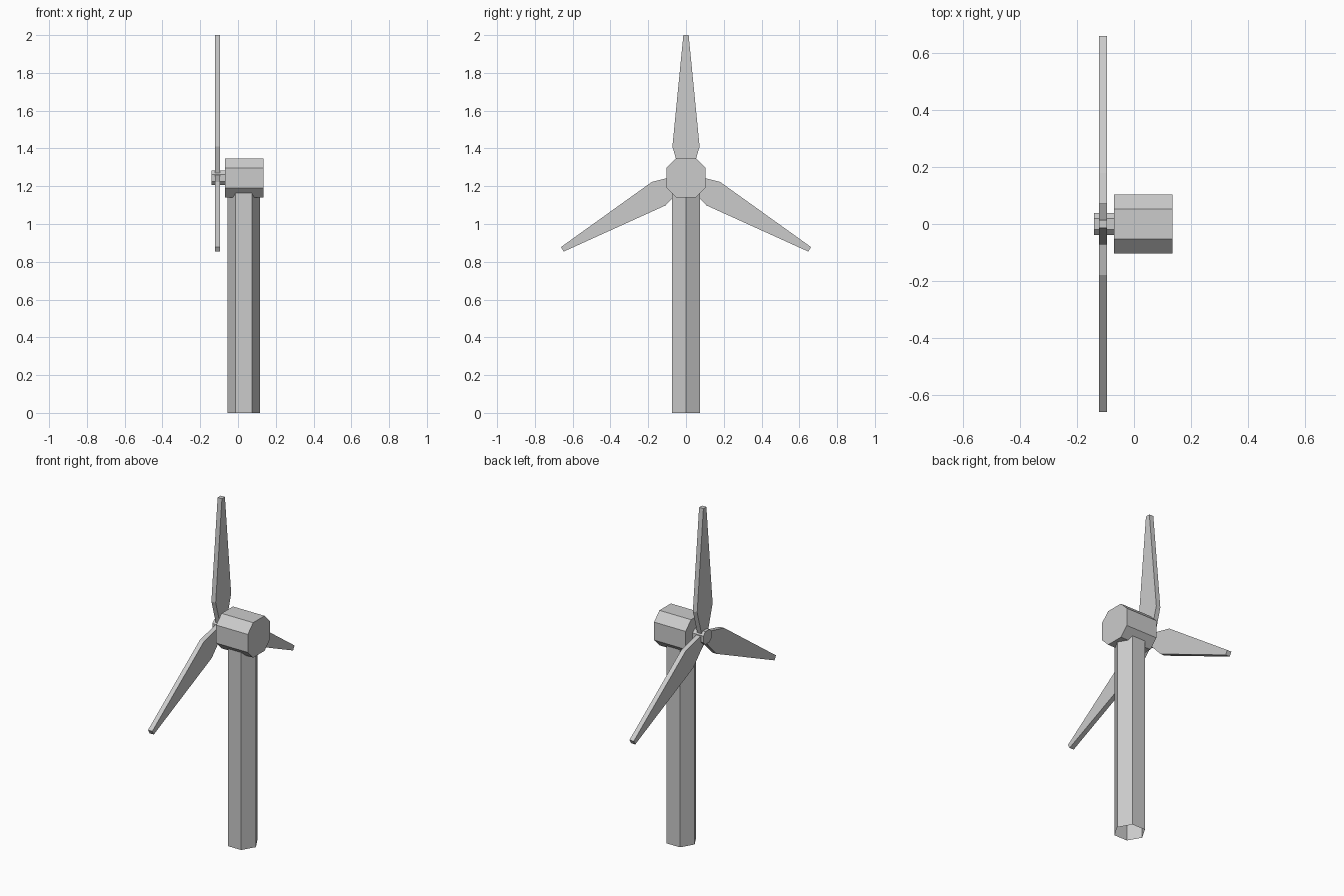
import bpy
import bmesh
from math import cos, sin, pi, radians
from mathutils import Matrix, Vector

if "Cube" in bpy.data.objects:
    bpy.data.objects.remove(bpy.data.objects["Cube"])

HUB_Z = 1.244


def extrude(name, profile, direction, caps=True):
    """Sweep a flat outline along a direction, optionally closing both ends."""
    bm = bmesh.new()
    a = [bm.verts.new(p) for p in profile]
    b = [bm.verts.new(Vector(p) + Vector(direction)) for p in profile]
    n = len(a)
    for i in range(n):
        j = (i + 1) % n
        bm.faces.new((a[i], a[j], b[j], b[i]))
    if caps:
        bm.faces.new(a[::-1])
        bm.faces.new(b)
    bmesh.ops.recalc_face_normals(bm, faces=bm.faces)
    mesh = bpy.data.meshes.new(name)
    bm.to_mesh(mesh)
    bm.free()
    obj = bpy.data.objects.new(name, mesh)
    bpy.context.collection.objects.link(obj)
    return obj


def octagon(x, half, flat):
    """Chamfered square in the YZ plane, centred on the rotor axis."""
    pts = [(half, -flat), (half, flat), (flat, half), (-flat, half)]
    pts += [(-y, -z) for y, z in pts]
    return [(x, y, HUB_Z + z) for y, z in pts]


# Hexagonal tower, an open tube whose top is buried in the nacelle
R = 0.0866
hexagon = [(0.03 + R * cos(i * pi / 3), R * sin(i * pi / 3), 0) for i in range(6)]
extrude("tower", hexagon, (0, 0, 1.17), caps=False)

# Nacelle housing and the small hub shaft in front of it
extrude("nacelle", octagon(-0.07, 0.103, 0.053), (0.206, 0, 0))
extrude("hub", octagon(-0.14, 0.038, 0.019), (0.07, 0, 0))

# Three tapered blades: (radius, half width) from root to tip
stations = [(0.025, 0.031), (0.166, 0.072), (0.756, 0.014)]
outline = [(w, r) for r, w in stations] + [(-w, r) for r, w in reversed(stations)]
for k in range(3):
    blade = extrude(f"blade_{k + 1}", [(-0.123, y, z) for y, z in outline], (0.028, 0, 0))
    blade.data.transform(Matrix.Translation((0, 0, HUB_Z)) @ Matrix.Rotation(radians(120 * k), 4, 'X'))
